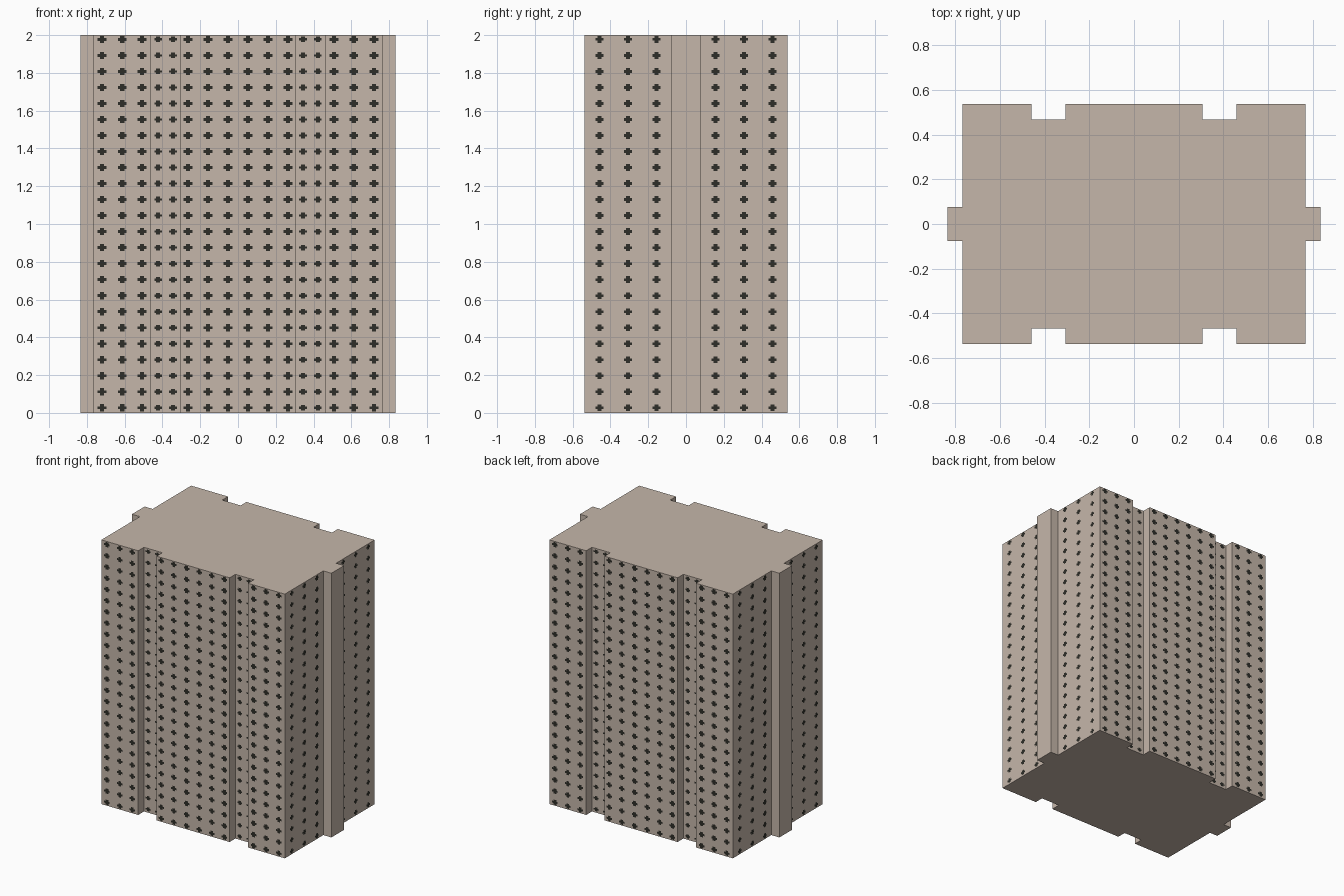
import bpy, bmesh
from mathutils import Vector

if "Cube" in bpy.data.objects:
    bpy.data.objects.remove(bpy.data.objects["Cube"])


def material(name, color):
    m = bpy.data.materials.new(name)
    m.diffuse_color = (*color, 1)
    m.use_nodes = True
    m.node_tree.nodes["Principled BSDF"].inputs["Base Color"].default_value = m.diffuse_color
    return m


stone = material("warm beige stone", (0.56, 0.47, 0.40))
glass = material("dark window glass", (0.026, 0.026, 0.021))
H = 2.0


def make_object(name, bm, mat):
    me = bpy.data.meshes.new(name)
    bm.to_mesh(me)
    bm.free()
    me.materials.append(mat)
    ob = bpy.data.objects.new(name, me)
    bpy.context.collection.objects.link(ob)
    return ob


# Tower shaft: quarter footprint mirrored into all four corners, then extruded
quarter = [(0.835, 0.076), (0.768, 0.076), (0.768, 0.537), (0.46, 0.537),
           (0.46, 0.468), (0.306, 0.468), (0.306, 0.537)]
half = quarter + [(-x, y) for x, y in reversed(quarter)]
outline = half + [(-x, -y) for x, y in half]
bm = bmesh.new()
base = bm.faces.new([bm.verts.new((x, y, 0)) for x, y in outline])
ext = bmesh.ops.extrude_face_region(bm, geom=[base])
bmesh.ops.translate(bm, vec=(0, 0, H),
                    verts=[v for v in ext["geom"] if isinstance(v, bmesh.types.BMVert)])
bmesh.ops.recalc_face_normals(bm, faces=bm.faces)
make_object("tower_shaft", bm, stone)

# Stepped (plus-shaped) window, as thin plates lying on the wall
ROWS = [0.027 + 0.0848 * i for i in range(24)]
LIFT = 0.003


def plus(w, h):
    a, b = w * 0.5, h * 0.4
    q = [(w, b), (a, b), (a, h)]
    top = q + [(-x, y) for x, y in reversed(q)]
    return top + [(-x, -y) for x, y in top]


def add_windows(bm, columns, wall, normal, w, h):
    n = Vector(normal)
    side = Vector((0, 0, 1)).cross(n)
    shape = plus(w, h)
    for c in columns:
        for z in ROWS:
            p = n * (wall + LIFT) + side * c + Vector((0, 0, z))
            bm.faces.new([bm.verts.new(p + side * u + Vector((0, 0, v)))
                          for u, v in shape])


wide = [s * c for c in (0.72, 0.613, 0.508, 0.265, 0.159, 0.053) for s in (-1, 1)]
narrow = [s * c for c in (0.423, 0.344) for s in (-1, 1)]
ends = [s * c for c in (0.457, 0.307, 0.157) for s in (-1, 1)]

for label, d in (("front", -1), ("back", 1)):
    bm = bmesh.new()
    add_windows(bm, wide, 0.537, (0, d, 0), 0.023, 0.019)
    make_object(label + "_windows", bm, glass)
    bm = bmesh.new()
    add_windows(bm, narrow, 0.468, (0, d, 0), 0.020, 0.015)
    make_object(label + "_groove_windows", bm, glass)
for label, d in (("left", -1), ("right", 1)):
    bm = bmesh.new()
    add_windows(bm, ends, 0.768, (d, 0, 0), 0.021, 0.018)
    make_object(label + "_windows", bm, glass)
